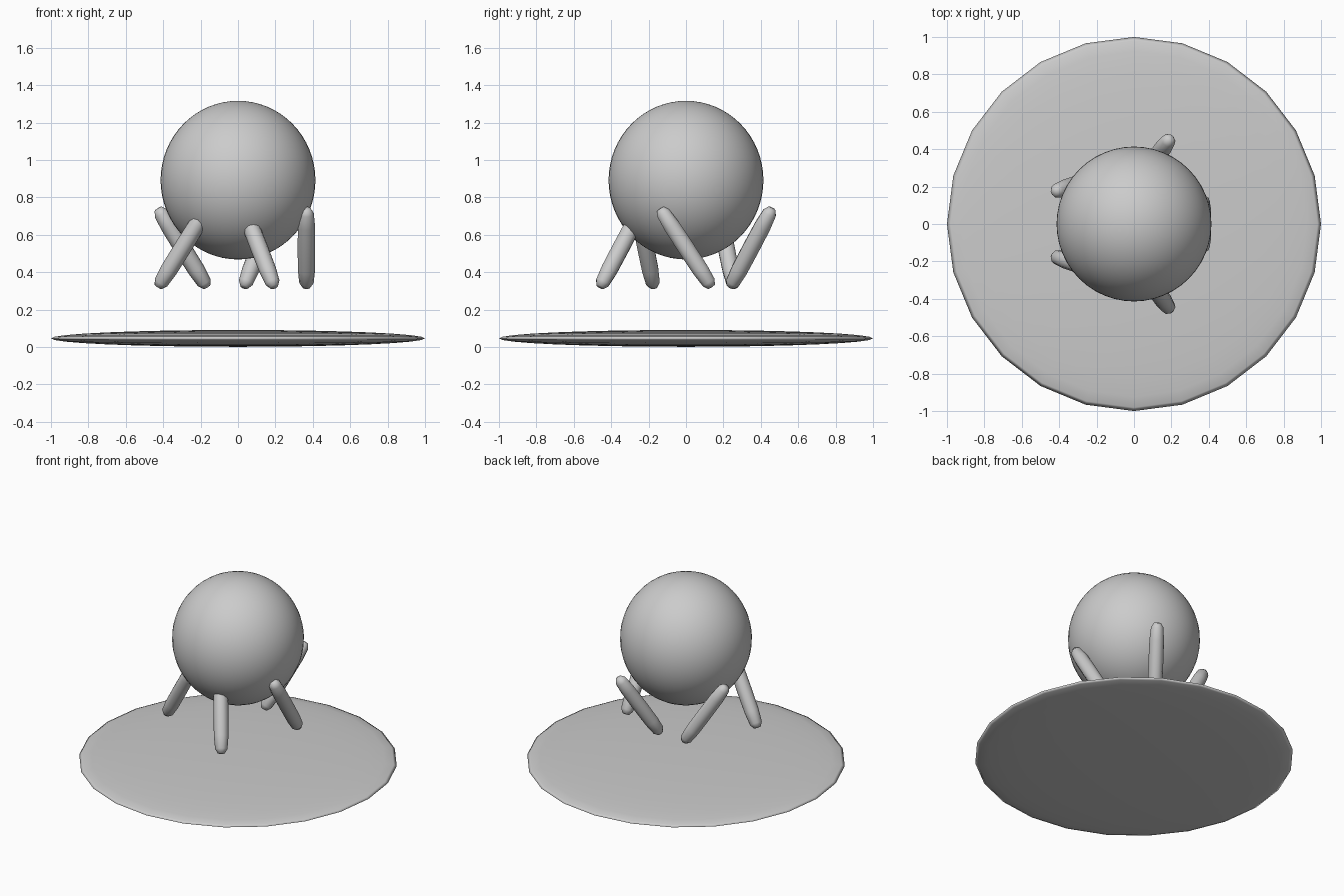
import bpy, bmesh, math
from mathutils import Matrix, Vector

if "Cube" in bpy.data.objects:
    bpy.data.objects.remove(bpy.data.objects["Cube"])


def make_object(name, bm, smooth_angle=None):
    bmesh.ops.recalc_face_normals(bm, faces=bm.faces)
    for f in bm.faces:
        f.smooth = True
    mesh = bpy.data.meshes.new(name)
    bm.to_mesh(mesh)
    bm.free()
    ob = bpy.data.objects.new(name, mesh)
    bpy.context.collection.objects.link(ob)
    return ob


def ellipsoid(name, segments, rings, radii, z):
    bm = bmesh.new()
    bmesh.ops.create_uvsphere(bm, u_segments=segments, v_segments=rings, radius=1)
    bmesh.ops.scale(bm, vec=radii, verts=bm.verts)
    bmesh.ops.translate(bm, vec=(0, 0, z), verts=bm.verts)
    return make_object(name, bm)


def rod(name, matrix, sides=10):
    # Round-ended rod, spun around its own z axis
    profile = [(0, -.252), (.022, -.25), (.039, -.222), (.046, -.14),
               (.047, 0), (.046, .14), (.039, .222), (.022, .25), (0, .252)]
    bm = bmesh.new()
    verts = [bm.verts.new((r, 0, h)) for r, h in profile]
    edges = [bm.edges.new(p) for p in zip(verts, verts[1:])]
    bmesh.ops.spin(bm, geom=verts + edges, cent=(0, 0, 0), axis=(0, 0, 1),
                   angle=math.tau, steps=sides, use_duplicate=False)
    bmesh.ops.remove_doubles(bm, verts=bm.verts, dist=1e-4)
    bm.transform(matrix)
    return make_object(name, bm)


# Thin lens-shaped base disc with 24 sides
ellipsoid("base_disc", 24, 16, (1, 1, .045), .046)

# Round body
ellipsoid("body_sphere", 48, 32, (.414, .414, .424), .892)

# Five leaning legs, the lean turning twice as fast as the position
for i in range(5):
    a = math.tau * i / 5
    place = Matrix.Translation(Vector((.366 * math.cos(a), .366 * math.sin(a), .53)))
    lean = Matrix.Rotation(2 * a, 4, 'Z') @ Matrix.Rotation(.58, 4, 'X')
    rod(f"leg_{i + 1}", place @ lean)
